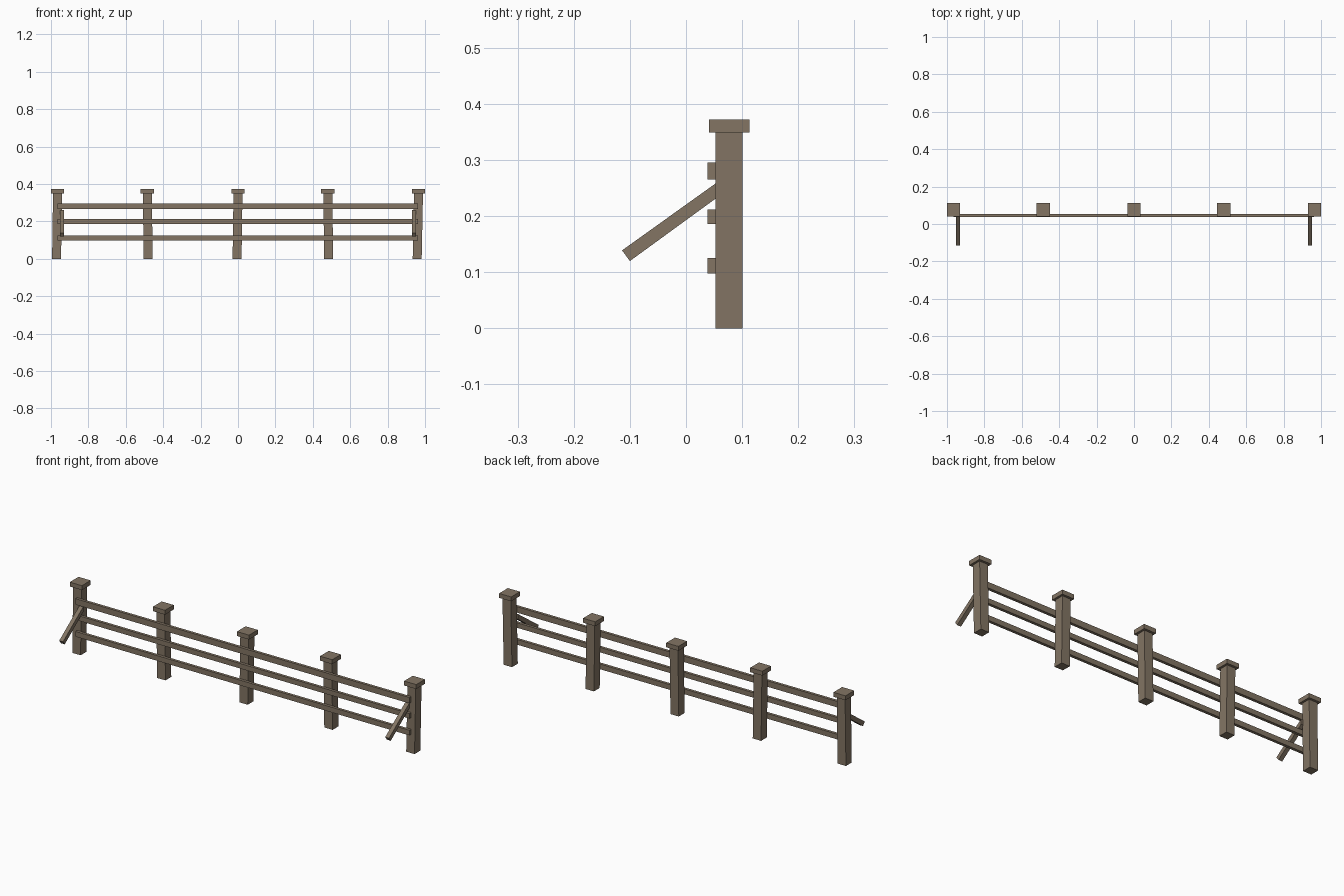
import bpy
import bmesh
from mathutils import Vector

cube = bpy.data.objects.get("Cube")
if cube:
    bpy.data.objects.remove(cube, do_unlink=True)

wood = bpy.data.materials.new("weathered_wood")
wood.use_nodes = True
colour = (0.227, 0.178, 0.127, 1)
wood.diffuse_color = colour
wood.node_tree.nodes["Principled BSDF"].inputs["Base Color"].default_value = colour


def box(name, low, high, lean=0.0):
    """Box between two corners; lean slides its top along x."""
    low, high = Vector(low), Vector(high)
    bm = bmesh.new()
    bmesh.ops.create_cube(bm, size=1)
    for v in bm.verts:
        top = v.co.z > 0
        v.co = (low + high) / 2 + v.co * (high - low)
        if top:
            v.co.x += lean
    return finish(name, bm)


def finish(name, bm):
    bmesh.ops.recalc_face_normals(bm, faces=bm.faces)
    mesh = bpy.data.meshes.new(name)
    bm.to_mesh(mesh)
    bm.free()
    mesh.materials.append(wood)
    obj = bpy.data.objects.new(name, mesh)
    bpy.context.collection.objects.link(obj)
    return obj


# Slightly leaning posts with square caps: foot centre, cap centre
posts = [(-0.97, -0.965), (-0.48, -0.485), (-0.005, 0), (0.485, 0.48), (0.958, 0.965)]
for i, (foot, cap) in enumerate(posts, 1):
    box(f"post_{i}", (foot - 0.024, 0.053, 0), (foot + 0.024, 0.101, 0.349), cap - foot)
    box(f"post_cap_{i}", (cap - 0.035, 0.041, 0.349), (cap + 0.035, 0.113, 0.372))

# Horizontal rails across the front of the posts
for name, bottom, top in (("lower", 0.098, 0.125), ("middle", 0.186, 0.212), ("upper", 0.265, 0.296)):
    box(f"{name}_rail", (-0.965, 0.038, bottom), (0.963, 0.053, top))

# Slanted braces reaching forward from the end posts
profile = [(-0.114, 0.139), (-0.1, 0.12), (0.058, 0.235), (0.058, 0.262)]
for name, x in (("right_brace", -0.941), ("left_brace", 0.941)):
    bm = bmesh.new()
    face = bm.faces.new([bm.verts.new((x - 0.011, y, z)) for y, z in profile])
    side = bmesh.ops.extrude_face_region(bm, geom=[face])
    moved = [v for v in side["geom"] if isinstance(v, bmesh.types.BMVert)]
    bmesh.ops.translate(bm, verts=moved, vec=(0.022, 0, 0))
    finish(name, bm)
